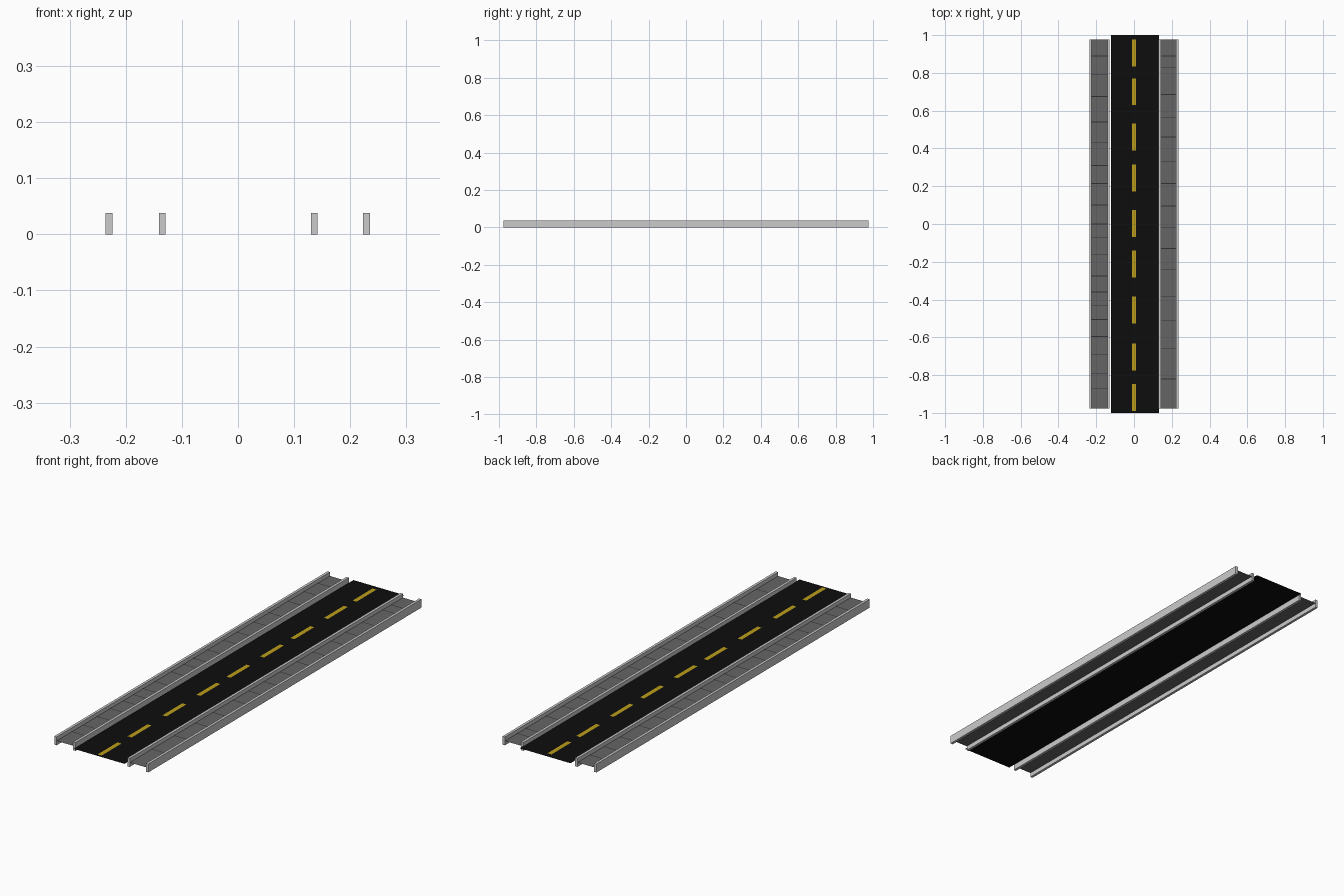
import bpy, bmesh
from mathutils import Matrix, Vector

if "Cube" in bpy.data.objects:
    bpy.data.objects.remove(bpy.data.objects["Cube"])


def material(name, rgb):
    m = bpy.data.materials.new(name)
    m.diffuse_color = (*rgb, 1)
    m.use_nodes = True
    m.node_tree.nodes["Principled BSDF"].inputs["Base Color"].default_value = m.diffuse_color
    return m


def finish(name, bm, mat):
    me = bpy.data.meshes.new(name)
    bm.to_mesh(me)
    bm.free()
    ob = bpy.data.objects.new(name, me)
    bpy.context.collection.objects.link(ob)
    if mat:
        me.materials.append(mat)


def sheets(name, rects, z, mat):
    """Flat upward-facing rectangles (x0, x1, y0, y1) in one object."""
    bm = bmesh.new()
    for x0, x1, y0, y1 in rects:
        bm.faces.new([bm.verts.new((x, y, z)) for x, y in
                      ((x0, y0), (x1, y0), (x1, y1), (x0, y1))])
    finish(name, bm, mat)


def box(name, x0, x1, y0, y1, z0, z1, mat=None):
    bm = bmesh.new()
    centre = Vector(((x0 + x1) / 2, (y0 + y1) / 2, (z0 + z1) / 2))
    bmesh.ops.create_cube(bm, size=1, matrix=Matrix.Translation(centre)
                          @ Matrix.Diagonal((x1 - x0, y1 - y0, z1 - z0, 1)))
    finish(name, bm, mat)


asphalt = material("asphalt", (0.004, 0.004, 0.004))
paving = material("paving", (0.13, 0.13, 0.13))
joint = material("joint", (0.03, 0.03, 0.03))
yellow = material("yellow", (0.5, 0.34, 0.01))

DECK = 0.02      # height of the flat surfaces
HALF = 0.977     # half length of kerbs and pavements

# road sheet and dashed centre line
sheets("road", [(-0.122, 0.132, -1, 1)], DECK, asphalt)
dashes = (0.905, 0.70, 0.46, 0.243, 0.003, -0.212, -0.455, -0.704, -0.918)
sheets("centre_line", [(-0.01, 0.01, y - 0.071, y + 0.071) for y in dashes],
       DECK + 0.001, yellow)

# kerbs
for name, x in (("left_outer_kerb", -0.236), ("left_inner_kerb", -0.141),
                ("right_inner_kerb", 0.130), ("right_outer_kerb", 0.223)):
    box(name, x, x + 0.012, -HALF, HALF, 0, 0.038)

# pavements with unevenly spaced slab joints
left = (0.89, 0.79, 0.675, 0.54, 0.43, 0.31, 0.215, 0.10, 0.0, -0.07, -0.16,
        -0.275, -0.36, -0.43, -0.505, -0.595, -0.69, -0.79, -0.87)
right = (0.89, 0.83, 0.685, 0.565, 0.46, 0.33, 0.215, 0.095, -0.02, -0.13,
         -0.24, -0.385, -0.51, -0.66, -0.82)
for side, x0, x1, joints in (("left", -0.226, -0.139, left),
                             ("right", 0.140, 0.225, right)):
    sheets(side + "_pavement", [(x0, x1, -HALF, HALF)], DECK, paving)
    sheets(side + "_slab_joints",
           [(x0, x1, y - 0.002, y + 0.002) for y in joints],
           DECK + 0.001, joint)
